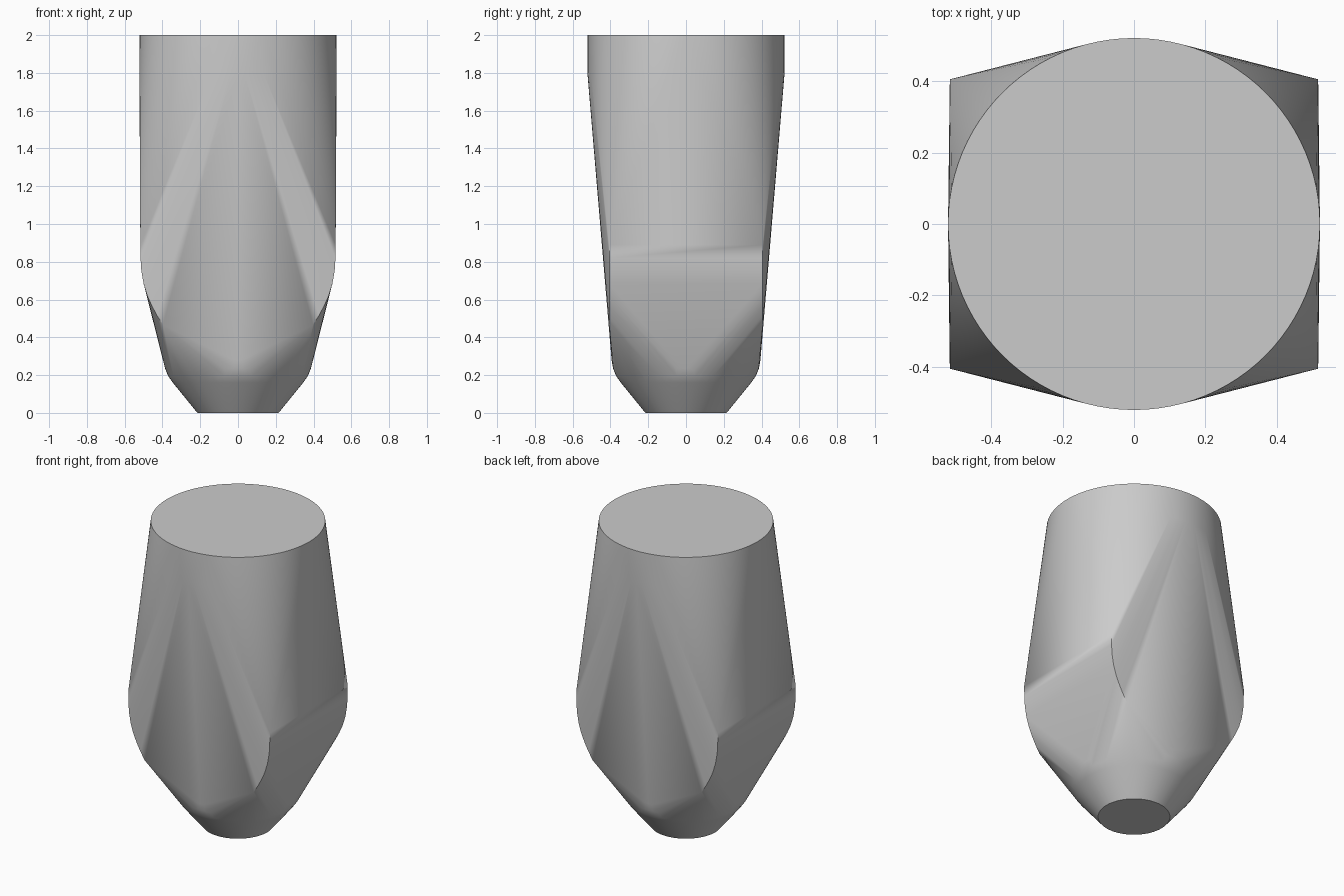
import bpy
import bmesh
from math import cos, sin, pi, radians

cube = bpy.data.objects.get("Cube")
if cube:
    bpy.data.objects.remove(cube, do_unlink=True)

SEGMENTS = 96
# Round sections as (radius, height): tapered foot with rounded shoulder, then the top drum
RINGS = [(0.215, 0), (0.345, 0.16), (0.37, 0.195), (0.386, 0.235), (0.394, 0.28),
         (0.522, 1.8), (0.522, 2)]
# Corner blade profile as (x, z), repeated on all four corners
CORNER = [(0.517, 0.89), (0.516, 0.82), (0.512, 0.755), (0.5, 0.685),
          (0.48, 0.62), (0.455, 0.565), (0.428, 0.515), (0.397, 0.466)]
CORNER_Y = 0.406

grey = bpy.data.materials.new("light grey")
grey.use_nodes = True
colour = (0.6, 0.6, 0.6, 1)
grey.diffuse_color = colour
grey.node_tree.nodes["Principled BSDF"].inputs["Base Color"].default_value = colour

# Skin stretched over the round sections and the four corner blades
bm = bmesh.new()
for radius, z in RINGS:
    for i in range(SEGMENTS):
        a = 2 * pi * i / SEGMENTS
        bm.verts.new((radius * cos(a), radius * sin(a), z))
for sx in (-1, 1):
    for sy in (-1, 1):
        for x, z in CORNER:
            bm.verts.new((sx * x, sy * CORNER_Y, z))
hull = bmesh.ops.convex_hull(bm, input=bm.verts[:])
inner = [v for v in bm.verts if not v.link_faces]
bmesh.ops.delete(bm, geom=inner, context='VERTS')
bmesh.ops.dissolve_limit(bm, angle_limit=radians(0.1), verts=bm.verts[:], edges=bm.edges[:])
bmesh.ops.recalc_face_normals(bm, faces=bm.faces[:])

mesh = bpy.data.meshes.new("tapered_body")
bm.to_mesh(mesh)
bm.free()
mesh.materials.append(grey)
body = bpy.data.objects.new("tapered_body", mesh)
bpy.context.collection.objects.link(body)

# Smooth flanks with crisp rims and corner creases
bpy.ops.object.select_all(action='DESELECT')
body.select_set(True)
bpy.context.view_layer.objects.active = body
bpy.ops.object.shade_smooth_by_angle(angle=radians(30))
